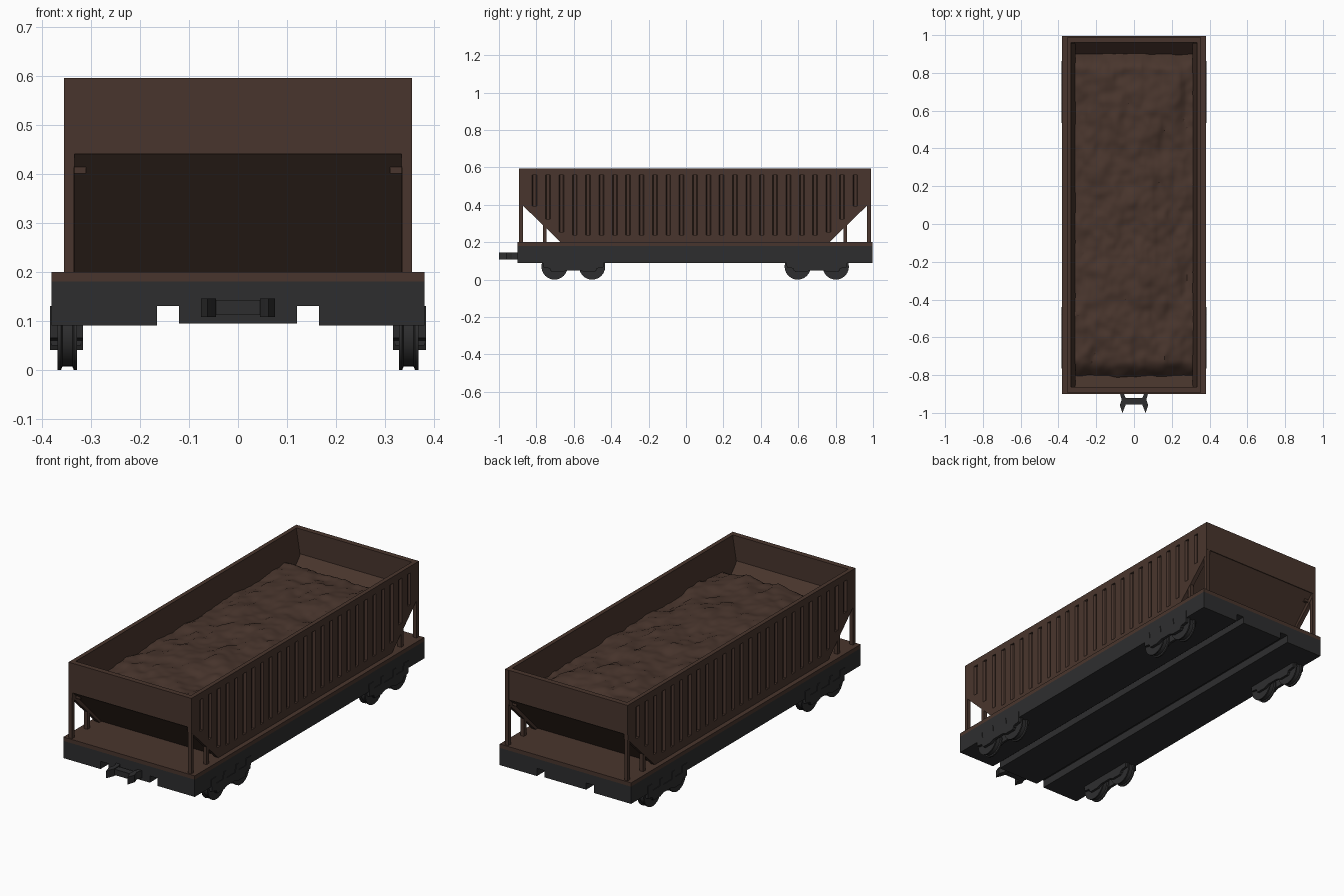
import bpy, bmesh, math
from mathutils import noise, Vector

if "Cube" in bpy.data.objects:
    bpy.data.objects.remove(bpy.data.objects["Cube"])

C = 0.048            # lengthwise middle of the wagon body (coupler sits in front)


def material(name, rgb):
    m = bpy.data.materials.new(name)
    m.diffuse_color = (*rgb, 1)
    m.use_nodes = True
    m.node_tree.nodes["Principled BSDF"].inputs["Base Color"].default_value = m.diffuse_color
    return m


BROWN = material("rust_brown", (0.066, 0.036, 0.026))
DARK = material("dark_iron", (0.027, 0.027, 0.028))


def prism(bm, pts, axis, a, b):
    """Extrude a 2D outline along an axis (other two axes in x, y, z order)."""
    def place(p, t):
        q = list(p)
        q.insert("xyz".index(axis), t)
        return bm.verts.new(q)
    lo = [place(p, a) for p in pts]
    hi = [place(p, b) for p in pts]
    n = len(pts)
    bm.faces.new(lo)
    bm.faces.new(hi[::-1])
    for i in range(n):
        bm.faces.new((lo[i], hi[i], hi[(i + 1) % n], lo[(i + 1) % n]))


def box(bm, x0, x1, y0, y1, z0, z1):
    prism(bm, [(x0, y0), (x1, y0), (x1, y1), (x0, y1)], "z", z0, z1)


def finish(bm, name, mat):
    bmesh.ops.recalc_face_normals(bm, faces=bm.faces)
    me = bpy.data.meshes.new(name)
    bm.to_mesh(me)
    bm.free()
    me.materials.append(mat)
    ob = bpy.data.objects.new(name, me)
    bpy.context.collection.objects.link(ob)
    return ob


def smooth(ob, deg):
    bpy.ops.object.select_all(action='DESELECT')
    ob.select_set(True)
    bpy.context.view_layer.objects.active = ob
    bpy.ops.object.shade_smooth_by_angle(angle=math.radians(deg))


# Underframe: one cross-section with two channels running the full length
bm = bmesh.new()
half = [(0.12, 0.095), (0.12, 0.13), (0.165, 0.13), (0.165, 0.09), (0.38, 0.09), (0.38, 0.18)]
prism(bm, half + [(-x, z) for x, z in reversed(half)], "y", C - 0.948, C + 0.948)
finish(bm, "underframe", DARK)

# Deck plate
bm = bmesh.new()
box(bm, -0.38, 0.38, C - 0.948, C + 0.948, 0.18, 0.2)
finish(bm, "deck", BROWN)

# Hopper side walls with pressed vertical grooves
for s, side in ((1, "right"), (-1, "left")):
    bm = bmesh.new()
    prism(bm, [(C - 0.94, 0.595), (C - 0.94, 0.415), (C - 0.718, 0.2),
               (C + 0.718, 0.2), (C + 0.94, 0.415), (C + 0.94, 0.595)], "x", s * 0.333, s * 0.355)
    wall = finish(bm, side + "_wall", BROWN)
    bm = bmesh.new()
    for i in range(25):
        u = -0.857 + i * 1.714 / 24
        y = C + u
        low = max(0.24, 0.415 - (0.94 - abs(u)) * 0.97 + 0.06)
        prism(bm, [(s * 0.343, y - 0.008), (s * 0.343, y + 0.008),
                   (s * 0.357, y + 0.014), (s * 0.357, y - 0.014)], "z", low, 0.56)
    cutter = finish(bm, "groove_cutter", BROWN)
    cutter.hide_render = True
    mod = wall.modifiers.new("grooves", 'BOOLEAN')
    mod.operation = 'DIFFERENCE'
    mod.solver = 'EXACT'
    mod.object = cutter
    bpy.context.view_layer.objects.active = wall
    bpy.ops.object.modifier_apply(modifier=mod.name)
    bpy.data.objects.remove(cutter)

    # Inner lining leaning inwards
    bm = bmesh.new()
    prism(bm, [(s * 0.334, 0.595), (s * 0.31, 0.45), (s * 0.31, 0.40), (s * 0.334, 0.40)],
          "y", C - 0.91, C + 0.91)
    finish(bm, side + "_lining", BROWN)

# End plates, slope sheets and corner posts
for e, end in ((-1, "front"), (1, "back")):
    bm = bmesh.new()
    y0, y1 = sorted((C + e * 0.912, C + e * 0.94))
    box(bm, -0.334, 0.334, y0, y1, 0.44, 0.595)
    for s in (-1, 1):                       # close the corners flush with the plate
        prism(bm, [(s * 0.333, 0.44), (s * 0.355, 0.44), (s * 0.355, 0.595), (s * 0.333, 0.595)],
              "y", C + e * 0.9405, C + e * 0.93)
    finish(bm, end + "_end_plate", BROWN)

    bm = bmesh.new()
    prism(bm, [(C + e * u, z) for u, z in
               ((0.936, 0.44), (0.70, 0.2), (0.67, 0.2), (0.912, 0.465))], "x", -0.334, 0.334)
    finish(bm, end + "_slope_sheet", BROWN)

    bm = bmesh.new()
    for s in (-1, 1):
        x0, x1 = sorted((s * 0.335, s * 0.3545))
        for u, top in ((0.93, 0.44), (0.803, 0.31)):
            box(bm, x0, x1, C + e * u - 0.01, C + e * u + 0.01, 0.2, top)
    finish(bm, end + "_posts", BROWN)

# Bulk load: lumpy surface
bm = bmesh.new()
bmesh.ops.create_grid(bm, x_segments=44, y_segments=120, size=1)
for v in bm.verts:
    x, u = v.co.x * 0.325, v.co.y * 0.865
    fall = min(1, (0.865 - abs(u)) / 0.10)
    p = Vector((x * 7, u * 4.5, 3.0))
    lump = 0.6 * noise.noise(p) + 0.4 * noise.noise(p * 2.3) + 0.2 * noise.noise(p * 5)
    crown = 0.02 * (1 - (x / 0.325) ** 2)
    z = 0.37 + 0.09 * math.sin(fall * math.pi / 2) + crown + 0.035 * lump
    v.co = (x, C + u, z)
load = finish(bm, "bulk_load", BROWN)
smooth(load, 35)

# Coupler on the front
bm = bmesh.new()
for s in (-1, 1):
    prism(bm, [(s * x, y) for x, y in
               ((0.075, -0.895), (0.055, -0.895), (0.045, -0.92), (0.045, -0.96), (0.055, -0.985),
                (0.05, -1.0), (0.037, -0.985 - 0.005), (0.062, -1.0), (0.075, -0.96), (0.065, -0.93))
               if (x, y) not in ((0.05, -1.0), (0.037, -0.99))], "z", 0.108, 0.146)
box(bm, -0.05, 0.05, -0.955, -0.92, 0.112, 0.142)
finish(bm, "coupler", DARK)

# Wheels: tread drum with a raised rim on both sides
bm = bmesh.new()
wheel = [(0.328, 0.07), (0.335, 0.07), (0.338, 0.063), (0.358, 0.063), (0.361, 0.07), (0.368, 0.07)]
N = 24
for s in (-1, 1):
    for y in (-0.703, -0.502, 0.597, 0.801):
        rings = [[bm.verts.new((s * x, y + r * math.cos(2 * math.pi * k / N),
                                0.07 + r * math.sin(2 * math.pi * k / N))) for k in range(N)]
                 for x, r in wheel]
        for a, b in zip(rings, rings[1:]):
            for k in range(N):
                bm.faces.new((a[k], a[(k + 1) % N], b[(k + 1) % N], b[k]))
        bm.faces.new(rings[0])
        bm.faces.new(rings[-1])
smooth(finish(bm, "wheels", DARK), 30)

# Bogie side frames with hanger tabs, inside and outside the wheels
bm = bmesh.new()
frame = [(0.0, 0.05), (0.035, 0.05), (0.06, 0.04), (0.115, 0.04), (0.125, 0.06), (0.16, 0.065),
         (0.163, 0.13), (0.125, 0.13), (0.12, 0.095), (0.065, 0.095), (0.06, 0.13), (0.04, 0.13),
         (0.035, 0.092), (0.0, 0.092)]
for s in (-1, 1):
    for yc in (-0.6025, 0.699):
        for x0, x1 in ((0.368, 0.383), (0.316, 0.328)):
            for d in (-1, 1):
                prism(bm, [(yc + d * y, z) for y, z in frame], "x", s * x0, s * x1)
        # axle boxes
        for d in (-1, 1):
            y = yc + d * 0.1
            xa, xb = sorted((s * 0.32, s * 0.38))
            box(bm, xa, xb, y - 0.025, y + 0.025, 0.05, 0.09)
finish(bm, "bogie_frames", DARK)
